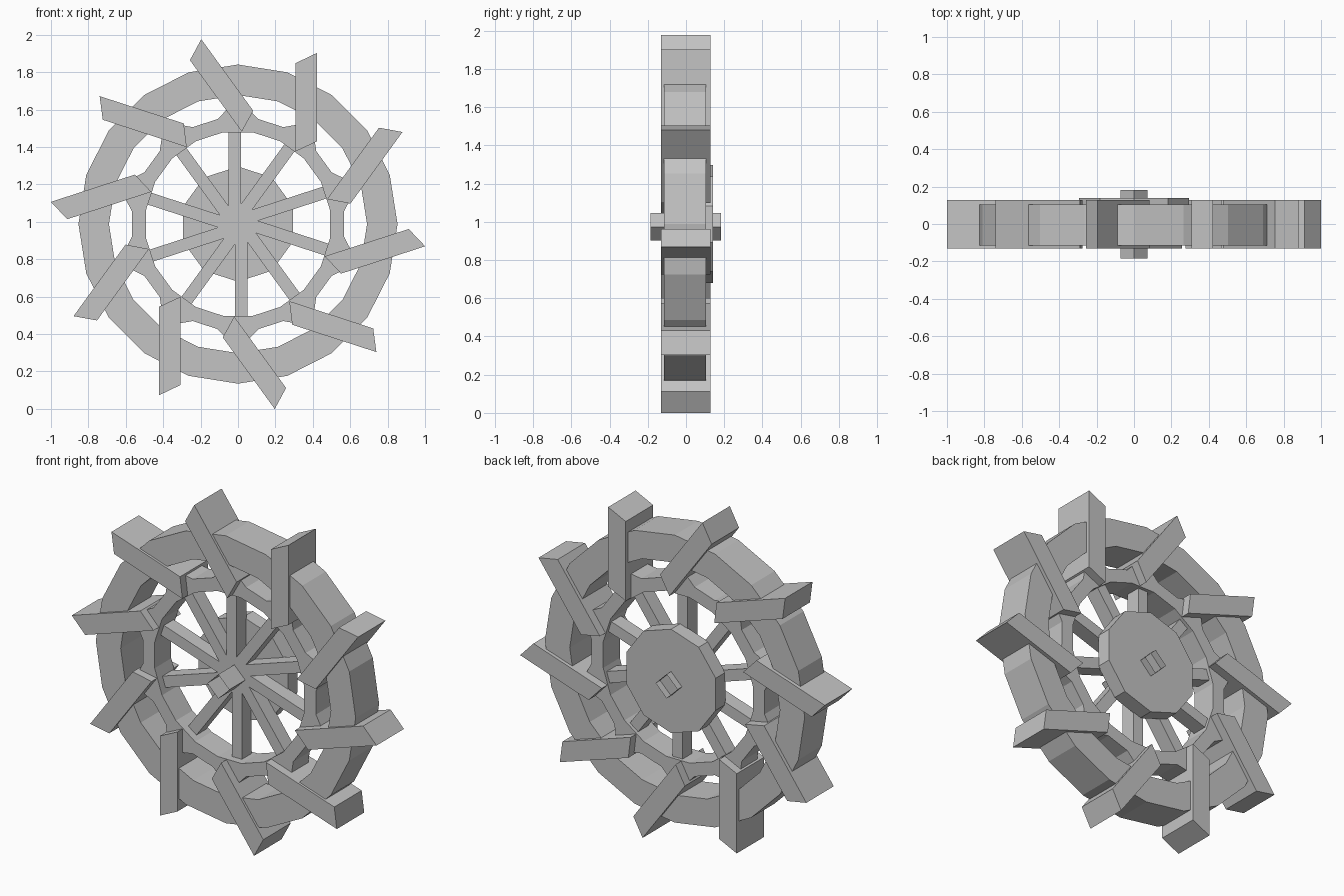
import bpy, bmesh, math
from mathutils import Matrix

cube = bpy.data.objects.get("Cube")
if cube:
    bpy.data.objects.remove(cube, do_unlink=True)

CENTRE_Z = 0.988
COUNT = 10
STEP = math.tau / COUNT

grey = bpy.data.materials.new("plain_grey")
grey.use_nodes = True
colour = (0.55, 0.55, 0.55, 1)
grey.diffuse_color = colour
grey.node_tree.nodes["Principled BSDF"].inputs["Base Color"].default_value = colour


def polar(radius, degrees):
    a = math.radians(degrees)
    return radius * math.cos(a), radius * math.sin(a)


def finish(name, bm, turn=0.0, z=CENTRE_Z):
    bmesh.ops.recalc_face_normals(bm, faces=bm.faces)
    bmesh.ops.rotate(bm, verts=bm.verts, matrix=Matrix.Rotation(-turn, 3, "Y"))
    mesh = bpy.data.meshes.new(name)
    bm.to_mesh(mesh)
    bm.free()
    mesh.materials.append(grey)
    obj = bpy.data.objects.new(name, mesh)
    obj.location.z = z
    bpy.context.collection.objects.link(obj)
    return obj


def prism(name, outline, y0, y1, turn=0.0, caps=True, z=CENTRE_Z):
    """Extrude an x-z outline from y0 to y1."""
    bm = bmesh.new()
    front = [bm.verts.new((x, y0, h)) for x, h in outline]
    back = [bm.verts.new((x, y1, h)) for x, h in outline]
    n = len(outline)
    for i in range(n):
        j = (i + 1) % n
        bm.faces.new((front[i], front[j], back[j], back[i]))
    if caps:
        bm.faces.new(front)
        bm.faces.new(back)
    return finish(name, bm, turn, z)


def ring(name, outer, inner, pairs, y0, y1):
    """Closed hoop; pairs links each outer edge to an inner point."""
    bm = bmesh.new()
    loops = [[bm.verts.new((x, y, h)) for x, h in pts]
             for pts, y in ((outer, y0), (outer, y1), (inner, y1), (inner, y0))]
    n = len(outer)
    for a in range(4):
        p, q = loops[a], loops[(a + 1) % 4]
        for i in range(n):
            j = (i + 1) % n
            bm.faces.new((p[i], p[j], q[j], q[i]))
    return finish(name, bm)


# Outer rim: twenty straight segments
rim_angles = [18 * i for i in range(20)]
ring("outer_rim", [polar(0.853, a) for a in rim_angles],
     [polar(0.69, a) for a in rim_angles], None, -0.115, 0.105)

# Inner rim: flared outward under each paddle
outer, inner = [], []
for k in range(COUNT):
    for offset, radius, inner_offset in ((-14, 0.63, -9), (-7, 0.572, -3),
                                         (7, 0.572, 3), (14, 0.63, 9)):
        outer.append(polar(radius, 36 * k + offset))
        flat = 0.491 / math.cos(math.radians(inner_offset))
        inner.append(polar(flat, 36 * k + inner_offset))
ring("inner_rim", outer, inner, None, -0.08, 0.075)

# Slanted paddles and offset spokes
paddle = [(0.307, 0.388), (0.422, 0.442), (0.422, 0.915), (0.307, 0.86)]
spoke = [(-0.05, 0), (0.016, 0), (0.016, 0.5), (-0.05, 0.5)]
for k in range(COUNT):
    prism(f"paddle_{k + 1}", paddle, -0.13, 0.127, k * STEP)
    prism(f"spoke_{k + 1}", spoke, -0.035, 0.055, k * STEP)

# Hub plate on the back and open square axle sleeve
prism("hub_plate", [polar(0.308, 90 + 36 * i) for i in range(COUNT)], 0.05, 0.14)
prism("axle_sleeve", [polar(0.072, 90 * i) for i in range(4)], -0.185, 0.182,
      caps=False, z=0.973)
